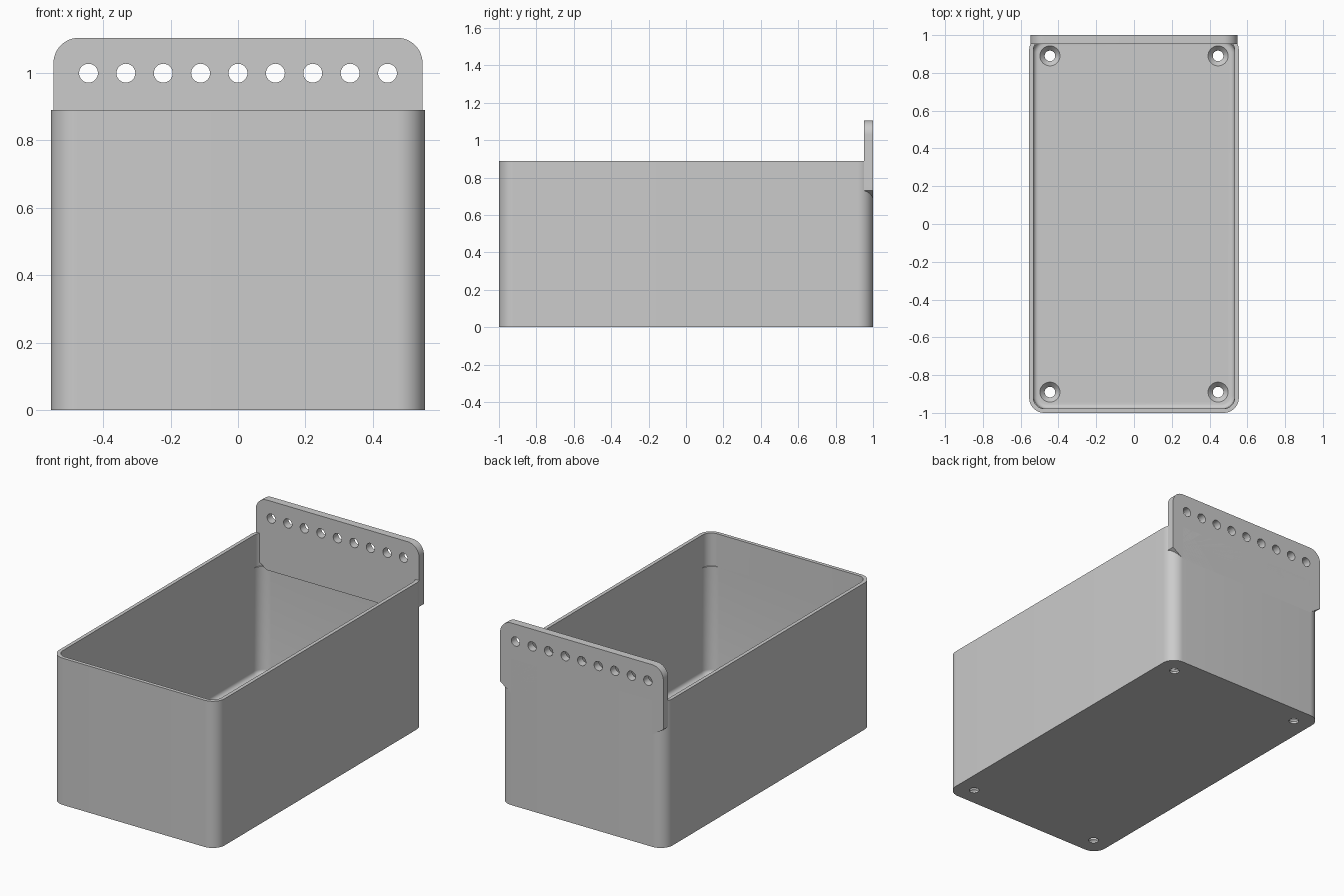
import bpy
import bmesh
from math import cos, sin, pi

cube = bpy.data.objects.get("Cube")
if cube:
    bpy.data.objects.remove(cube, do_unlink=True)

grey = bpy.data.materials.new("plain grey")
grey.use_nodes = True
colour = (0.6, 0.6, 0.6, 1)
grey.diffuse_color = colour
grey.node_tree.nodes["Principled BSDF"].inputs["Base Color"].default_value = colour


def arc(cx, cy, r, start, steps=12):
    """Quarter circle, counter-clockwise from the start angle."""
    return [(cx + r * cos(start + pi / 2 * i / steps),
             cy + r * sin(start + pi / 2 * i / steps)) for i in range(steps + 1)]


def rounded_rect(hx, hy, r):
    corners = [(1, 1), (-1, 1), (-1, -1), (1, -1)]
    return [p for i, (sx, sy) in enumerate(corners)
            for p in arc(sx * (hx - r), sy * (hy - r), r, i * pi / 2)]


def circle(cx, cy, r, n=32):
    return [(cx + r * cos(2 * pi * i / n), cy + r * sin(2 * pi * i / n)) for i in range(n)]


def loft(name, rings):
    """Closed solid through rings of matching 3D points."""
    bm = bmesh.new()
    loops = [[bm.verts.new(p) for p in ring] for ring in rings]
    for a, b in zip(loops, loops[1:]):
        for i in range(len(a)):
            j = (i + 1) % len(a)
            bm.faces.new((a[i], a[j], b[j], b[i]))
    bm.faces.new(loops[0])
    bm.faces.new(loops[-1])
    bmesh.ops.recalc_face_normals(bm, faces=bm.faces)
    mesh = bpy.data.meshes.new(name)
    bm.to_mesh(mesh)
    bm.free()
    mesh.materials.append(grey)
    ob = bpy.data.objects.new(name, mesh)
    bpy.context.collection.objects.link(ob)
    return ob


def flat(points, z):
    return [(x, y, z) for x, y in points]


def upright(points, y):
    return [(x, y, z) for x, z in points]


def cut(target, cutters):
    """Subtract the cutters, then remove them."""
    bpy.context.view_layer.objects.active = target
    for c in cutters:
        c.hide_render = True
        mod = target.modifiers.new("cut", 'BOOLEAN')
        mod.operation, mod.solver, mod.object = 'DIFFERENCE', 'EXACT', c
        bpy.ops.object.modifier_apply(modifier=mod.name)
        bpy.data.objects.remove(c, do_unlink=True)


# Open tray with a filleted floor and a small ledge in the inner corners
W, D, H, R = 0.555, 1.0, 0.89, 0.08
WALL, FLOOR, FILLET, LEDGE = 0.022, 0.04, 0.025, 0.69
outer = rounded_rect(W, D, R)
tray = loft("tray", [flat(outer, 0), flat(outer, H)])
ix, iy = W - WALL, D - WALL
sections = []
for i in range(7):
    a = pi / 2 * i / 6
    inset = FILLET * (1 - sin(a))
    sections.append(flat(rounded_rect(ix - inset, iy - inset, 0.07 - inset),
                         FLOOR + FILLET * (1 - cos(a))))
sections.append(flat(rounded_rect(ix, iy, 0.07), LEDGE))
sections.append(flat(rounded_rect(ix, iy, R - WALL), LEDGE + 0.001))
sections.append(flat(rounded_rect(ix, iy, R - WALL), H + 0.1))
cutters = [loft("cavity", sections)]

# Countersunk screw holes in the floor
for sx in (-1, 1):
    for sy in (-1, 1):
        x, y = sx * 0.445, sy * 0.89
        cutters.append(loft("screw_hole", [
            flat(circle(x, y, r), z)
            for r, z in ((0.028, -0.1), (0.028, 0.012), (0.053, FLOOR), (0.053, FLOOR + 0.02))]))
cut(tray, cutters)

# Hanging plate: rounded top, chamfered bottom, row of holes
PX, TOP, PR = 0.548, 1.105, 0.075
profile = ([(PX - PR, 0.68), (PX, 0.73)] + arc(PX - PR, TOP - PR, PR, 0)
           + arc(PR - PX, TOP - PR, PR, pi / 2) + [(-PX, 0.73), (PR - PX, 0.68)])
plate = loft("hanging_plate", [upright(profile, 0.953), upright(profile, D)])
cut(plate, [loft("plate_hole", [upright(circle(0.111 * i, 1.0, 0.028), y) for y in (0.9, 1.1)])
            for i in range(-4, 5)])

# Smooth rounded surfaces, keep sharp edges
bpy.ops.object.select_all(action='DESELECT')
for ob in (tray, plate):
    ob.select_set(True)
bpy.context.view_layer.objects.active = tray
bpy.ops.object.shade_smooth_by_angle(angle=pi / 6)
